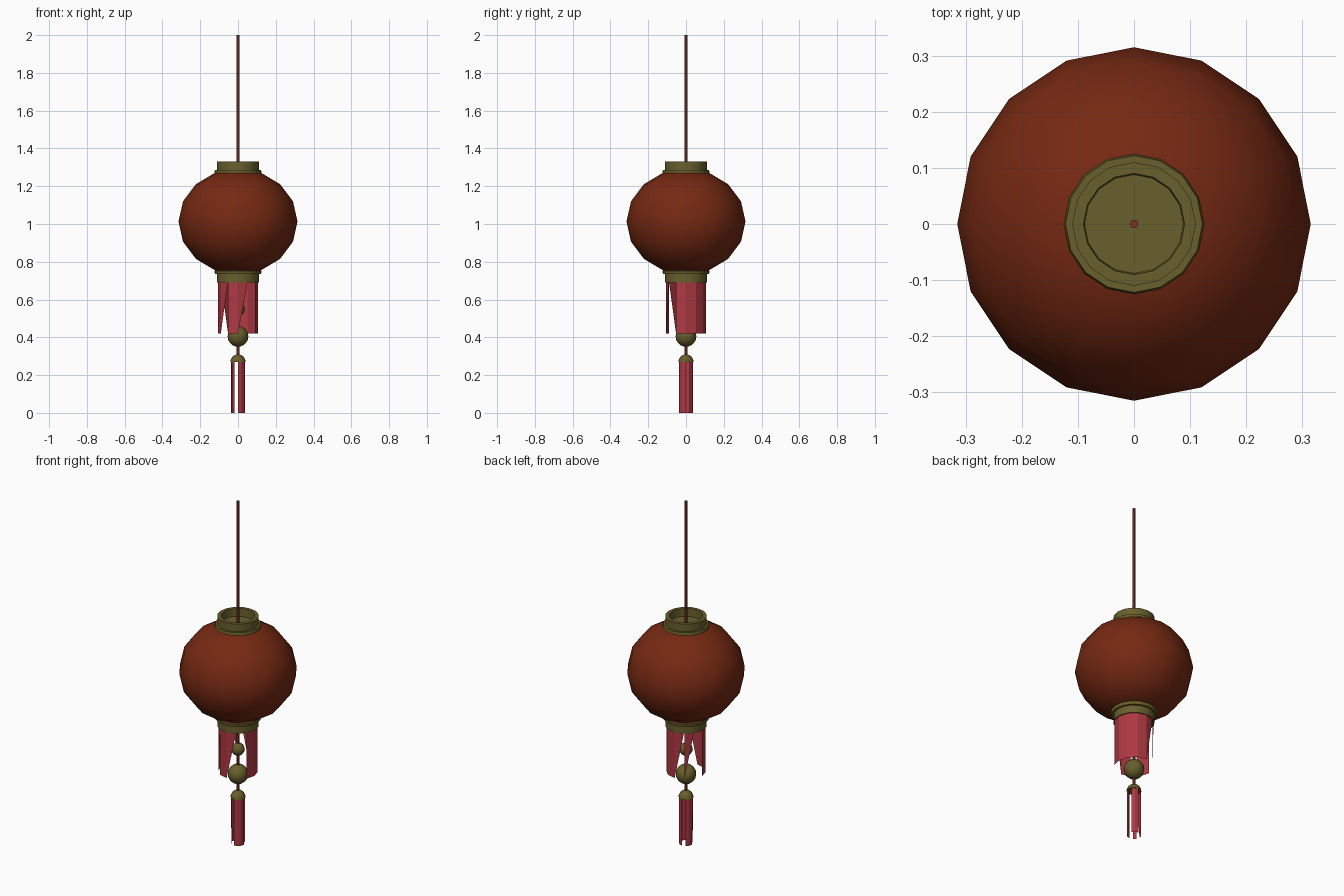
import bpy, math

if "Cube" in bpy.data.objects:
    bpy.data.objects.remove(bpy.data.objects["Cube"])


def mat(name, rgb):
    m = bpy.data.materials.new(name)
    m.diffuse_color = (*rgb, 1)
    m.use_nodes = True
    m.node_tree.nodes["Principled BSDF"].inputs["Base Color"].default_value = m.diffuse_color
    return m


RED = mat("lantern red", (0.18, 0.022, 0.006))
OLIVE = mat("old gold", (0.14, 0.115, 0.025))
PINK = mat("fringe pink", (0.42, 0.04, 0.055))
CORD = mat("cord red", (0.20, 0.035, 0.02))


def make(name, verts, faces, material, smooth=None):
    me = bpy.data.meshes.new(name)
    me.from_pydata(verts, [], faces)
    me.materials.append(material)
    ob = bpy.data.objects.new(name, me)
    bpy.context.collection.objects.link(ob)
    if smooth:
        bpy.ops.object.select_all(action='DESELECT')
        ob.select_set(True)
        bpy.context.view_layer.objects.active = ob
        bpy.ops.object.shade_smooth_by_angle(angle=math.radians(smooth))
    return ob


def lathe(name, profile, n, material, smooth=40, caps=True):
    """Revolve (radius, z) points listed from bottom to top on the outside."""
    verts = [(r * math.cos(2 * math.pi * i / n), r * math.sin(2 * math.pi * i / n), z)
             for r, z in profile for i in range(n)]
    faces = []
    for k in range(len(profile) - 1):
        for i in range(n):
            j = (i + 1) % n
            faces.append((k * n + i, k * n + j, k * n + n + j, k * n + n + i))
    if caps:
        faces.append(tuple(reversed(range(n))))
        faces.append(tuple(range((len(profile) - 1) * n, len(profile) * n)))
    return make(name, verts, faces, material, smooth)


def ball(name, z, r, rz, n, rings, material, lo=-80, hi=80):
    prof = []
    for k in range(rings + 1):
        a = math.radians(lo + (hi - lo) * k / rings)
        prof.append((r * math.cos(a), z + rz * math.sin(a)))
    return lathe(name, prof, n, material)


def fringe(name, r, z0, z1, tri, gaps):
    """Ring of 12 paper strips; some are cut to slanted points, some missing."""
    verts, faces = [], []
    for i in range(12):
        a = math.radians(30 * i)
        verts += [(r * math.cos(a), r * math.sin(a), z) for z in (z0, z1)]
    for i in range(12):
        b, t = 2 * i, 2 * i + 1
        b2, t2 = 2 * ((i + 1) % 12), 2 * ((i + 1) % 12) + 1
        if 30 * i in gaps:
            continue
        faces.append((b, t2, t) if 30 * i in tri else (b, b2, t2, t))
    return make(name, verts, faces, PINK)


# Paper body
ball("lantern_body", 1.013, 0.315, 0.28, 16, 6, RED, -67.5, 67.5)

# Matching collars above and below, each with a recessed cup
collar = [(0.10, 1.262), (0.125, 1.268), (0.122, 1.286), (0.11, 1.286),
          (0.11, 1.33), (0.09, 1.33), (0.088, 1.285)]
lathe("top_collar", collar, 16, OLIVE)
lathe("bottom_collar", [(r, 2.02 - z) for r, z in reversed(collar)][::1], 16, OLIVE).data.flip_normals()
bottom = bpy.data.objects["bottom_collar"]
bottom.data.flip_normals()

# Cords
lathe("hanging_cord", [(0.008, 1.27), (0.008, 2.0)], 6, CORD)
lathe("tassel_cord", [(0.008, 0.27), (0.008, 0.73)], 6, CORD)

# Beads and tassel cap
ball("small_bead", 0.55, 0.036, 0.036, 12, 8, OLIVE)
ball("large_bead", 0.405, 0.055, 0.055, 16, 8, OLIVE)
ball("tassel_cap", 0.27, 0.04, 0.04, 12, 4, OLIVE, 0, 80)

# Paper fringe and tassel
fringe("paper_fringe", 0.105, 0.42, 0.70, {270, 210, 120, 90}, {300, 150})
fringe("tassel_strips", 0.038, 0.0, 0.272, {180}, {240, 90, 0})
